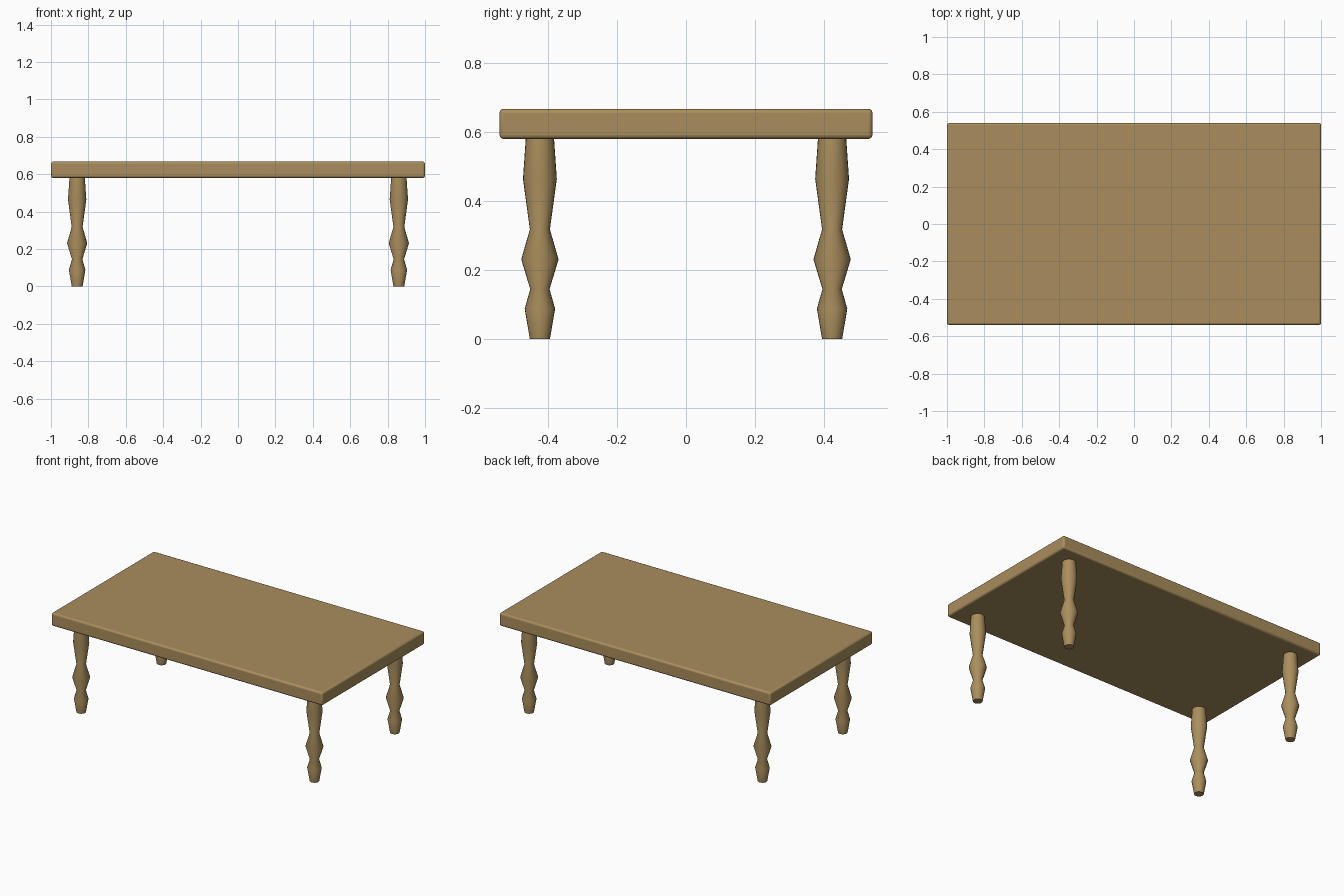
import bpy, bmesh, math

if "Cube" in bpy.data.objects:
    bpy.data.objects.remove(bpy.data.objects["Cube"])

wood = bpy.data.materials.new("wood")
wood.diffuse_color = (0.40, 0.27, 0.11, 1)
wood.use_nodes = True
wood.node_tree.nodes["Principled BSDF"].inputs["Base Color"].default_value = wood.diffuse_color

TOP_Z, UNDER_Z = 0.667, 0.58
# turned leg: (radius, height)
PROFILE = [(0.029, 0), (0.044, 0.088), (0.028, 0.145), (0.054, 0.231),
           (0.029, 0.318), (0.049, 0.464), (0.041, UNDER_Z)]
SIDES = 24


def finish(obj, angle):
    obj.data.materials.append(wood)
    bpy.ops.object.select_all(action='DESELECT')
    obj.select_set(True)
    bpy.context.view_layer.objects.active = obj
    bpy.ops.object.shade_smooth_by_angle(angle=math.radians(angle))


def make_leg(name, x, y):
    bm = bmesh.new()
    rings = [[bm.verts.new((r * math.cos(2 * math.pi * i / SIDES),
                            r * math.sin(2 * math.pi * i / SIDES), z))
              for i in range(SIDES)] for r, z in PROFILE]
    for low, high in zip(rings, rings[1:]):
        for i in range(SIDES):
            j = (i + 1) % SIDES
            bm.faces.new((low[i], low[j], high[j], high[i]))
    bm.faces.new(rings[0][::-1])
    bm.faces.new(rings[-1])
    mesh = bpy.data.meshes.new(name)
    bm.to_mesh(mesh)
    bm.free()
    obj = bpy.data.objects.new(name, mesh)
    obj.location = (x, y, 0)
    bpy.context.collection.objects.link(obj)
    finish(obj, 40)


# table top with softened edges
bpy.ops.mesh.primitive_cube_add(size=1, location=(0, 0, (TOP_Z + UNDER_Z) / 2))
top = bpy.context.object
top.name = "table_top"
top.scale = (2, 1.08, TOP_Z - UNDER_Z)
bpy.ops.object.transform_apply(location=False, rotation=False, scale=True)
finish(top, 40)
bevel = top.modifiers.new("soft_edges", 'BEVEL')
bevel.width = 0.012
bevel.segments = 3

# four turned legs
for side, sx in (("left", -1), ("right", 1)):
    for end, sy in (("front", -1), ("back", 1)):
        make_leg(f"{end}_{side}_leg", sx * 0.86, sy * 0.423)
